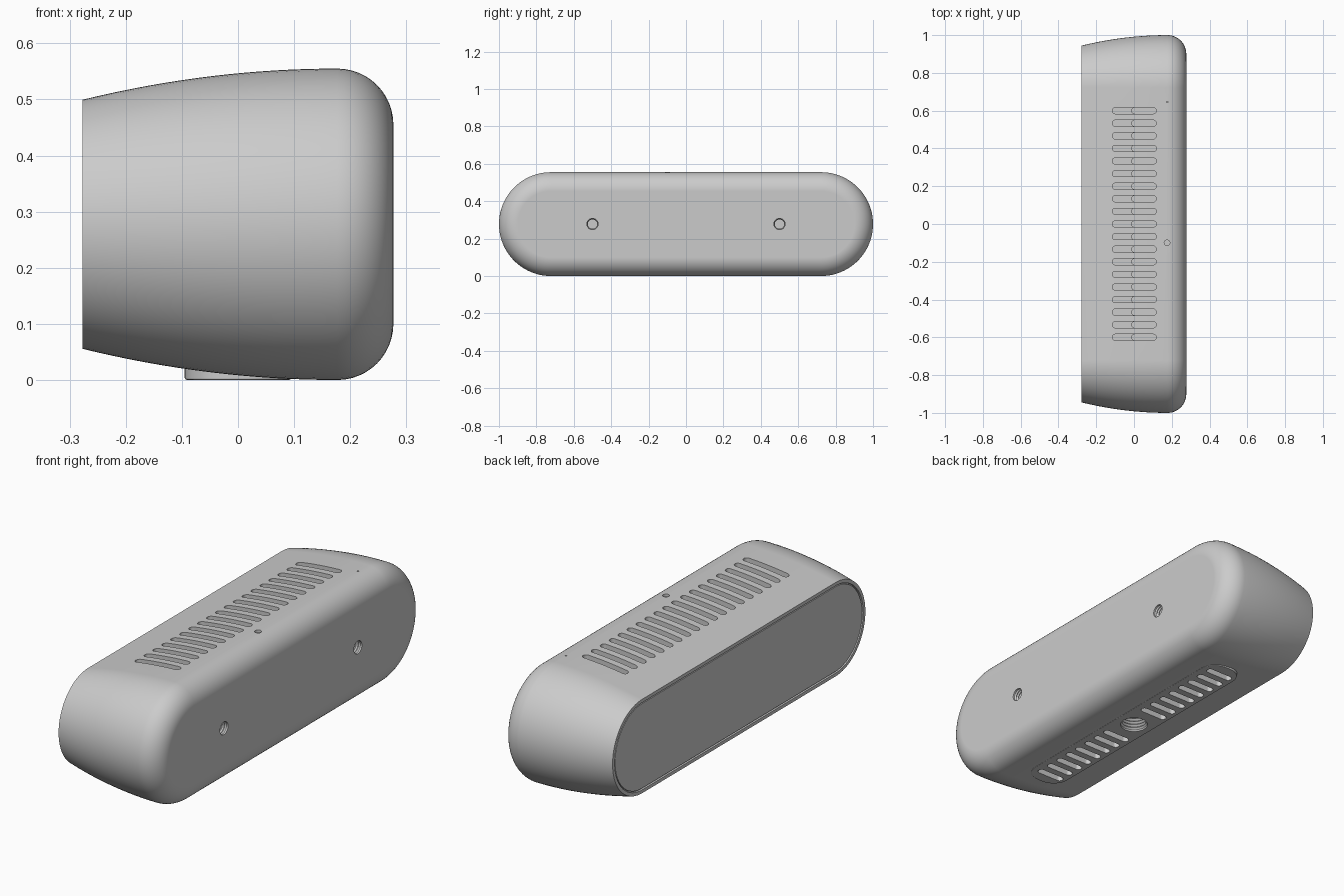
import bpy, bmesh, math

if "Cube" in bpy.data.objects:
    bpy.data.objects.remove(bpy.data.objects["Cube"], do_unlink=True)

grey = bpy.data.materials.new("matte grey")
grey.use_nodes = True
grey.diffuse_color = (0.6, 0.6, 0.6, 1)
grey.node_tree.nodes["Principled BSDF"].inputs["Base Color"].default_value = (0.6, 0.6, 0.6, 1)

MID = 0.2775     # height of the centre line, also the largest radius
HALF = 0.7225    # half length of the straight run
PITCH = 0.6 / 9  # distance between vent slots


def make_object(name, bm):
    bmesh.ops.recalc_face_normals(bm, faces=bm.faces)
    mesh = bpy.data.meshes.new(name)
    bm.to_mesh(mesh)
    bm.free()
    mesh.materials.append(grey)
    ob = bpy.data.objects.new(name, mesh)
    bpy.context.collection.objects.link(ob)
    return ob


def loft(bm, rings):
    """Skin a list of closed point rings and cap both ends."""
    loops = [[bm.verts.new(p) for p in ring] for ring in rings]
    n = len(loops[0])
    for a, b in zip(loops, loops[1:]):
        for i in range(n):
            j = (i + 1) % n
            bm.faces.new((a[i], a[j], b[j], b[i]))
    bm.faces.new(loops[0])
    bm.faces.new(loops[-1])


def rounded(hx, hy, r, steps=8):
    """Outline of a rounded rectangle."""
    pts = []
    for k, (sx, sy) in enumerate(((1, 1), (-1, 1), (-1, -1), (1, -1))):
        for i in range(steps + 1):
            a = (k + i / steps) * math.pi / 2
            pts.append((sx * (hx - r) + r * math.cos(a), sy * (hy - r) + r * math.sin(a)))
    return pts


def slot(bm, x0, x1, y, z0, z1):
    outline = rounded((x1 - x0) / 2, 0.0165, 0.0160)
    loft(bm, [[((x0 + x1) / 2 + u, y + v, z) for u, v in outline] for z in (z0, z1)])


def lathe(bm, place, profile, sides=32):
    """Round shape from (radius, depth) pairs; place maps u, v, depth to a point."""
    angles = [2 * math.pi * i / sides for i in range(sides)]
    loft(bm, [[place(r * math.cos(a), r * math.sin(a), d) for a in angles] for r, d in profile])


def thread(radius, ridge, start, depth, turns):
    """Ribbed profile of a threaded hole."""
    pts = [(radius, start), (radius, 0.008)]
    step = (depth - 0.008) / turns
    for i in range(turns):
        pts += [(radius - ridge, 0.008 + (i + 0.5) * step), (radius, 0.008 + (i + 1) * step)]
    return pts


def cut(targets, bm):
    cutter = make_object("cutter", bm)
    cutter.hide_render = True
    for ob in targets:
        mod = ob.modifiers.new("cut", "BOOLEAN")
        mod.operation = "DIFFERENCE"
        mod.solver = "EXACT"
        mod.object = cutter
        bpy.context.view_layer.objects.active = ob
        bpy.ops.object.modifier_apply(modifier=mod.name)
    bpy.data.objects.remove(cutter, do_unlink=True)


# Body: capsule outline swept along a bowed profile, with a grooved panel at the open end
profile = [(-0.275, 0.200), (-0.269, 0.201), (-0.269, 0.205), (-0.277, 0.206)]
for i in range(17):
    t = 1 - i / 16
    profile.append((0.177 - 0.454 * t, MID - 0.0555 * t * t))
for i in range(1, 13):
    a = i / 12 * math.pi / 2
    profile.append((0.177 + 0.1 * math.sin(a), MID - 0.1 + 0.1 * math.cos(a)))
rings = []
for x, r in profile:
    rings.append([(x, s * HALF + r * s * math.sin(a), MID + r * s * math.cos(a))
                  for s in (1, -1) for a in [math.pi * i / 40 for i in range(41)]])
bm = bmesh.new()
loft(bm, rings)
body = make_object("body", bm)

# Foot: low plate with a softened lower edge
bm = bmesh.new()
loft(bm, [[(u, v, z) for u, v in rounded(0.095 - e, 0.67 - e, 0.08 - e)]
          for z, e in ((0, 0.004), (0.0012, 0.0012), (0.004, 0), (0.06, 0))])
foot = make_object("foot", bm)

# Upper vents: shallow along the whole slot, deeper over one half
rows = [i * PITCH for i in range(-9, 10)]
for x0, floor in ((-0.115, 0.515), (-0.012, 0.49)):
    bm = bmesh.new()
    for y in rows:
        slot(bm, x0, 0.118, y, floor, 0.6)
    cut([body], bm)

# Lower vents and central mounting hole
bm = bmesh.new()
for y in rows:
    if abs(y) > 1.5 * PITCH:
        slot(bm, -0.075, 0.065, y, -0.05, 0.035)
lathe(bm, lambda u, v, d: (u, v, d), thread(0.062, 0.008, -0.05, 0.07, 4))
cut([body, foot], bm)

# Threaded side holes, indicator hole and pinhole
bm = bmesh.new()
for side in (-1, 1):
    lathe(bm, lambda u, v, d: (0.277 - d, side * 0.5 + u, MID + v),
          thread(0.03, 0.005, -0.05, 0.07, 5))
for y, r, depth in ((-0.1, 0.015, 0.012), (0.646, 0.004, 0.01)):
    lathe(bm, lambda u, v, d: (0.175 + u, y + v, 2 * MID - d), [(r, -0.05), (r, depth)])
cut([body], bm)

# Smooth shading with sharp edges kept
for ob in (body, foot):
    bpy.ops.object.select_all(action="DESELECT")
    ob.select_set(True)
    bpy.context.view_layer.objects.active = ob
    bpy.ops.object.shade_smooth_by_angle(angle=math.radians(30))
    weighted = ob.modifiers.new("weighted normals", "WEIGHTED_NORMAL")
    weighted.keep_sharp = True
